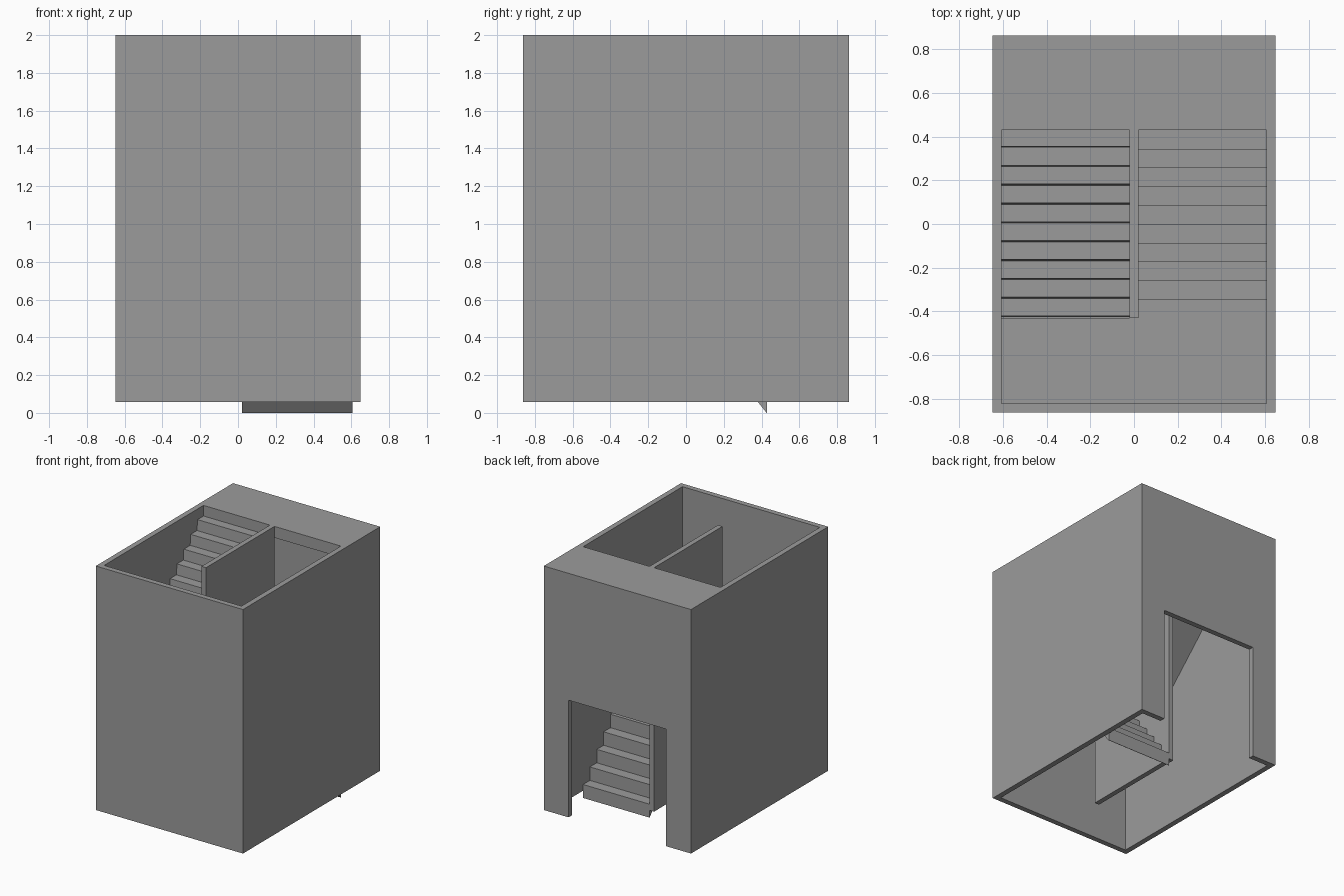
import bpy, bmesh
from mathutils import Vector

if "Cube" in bpy.data.objects:
    bpy.data.objects.remove(bpy.data.objects["Cube"])

W, D = 0.648, 0.863       # outer half width and half depth
IW, ID = 0.605, 0.82      # inner half width and half depth
Z0, Z1 = 0.058, 2.0       # wall bottom and top
E = 0.43                  # half length of the flights
LAND, SLAB = 1.07, 0.09   # middle landing level, slab thickness

# dark grey concrete
grey = bpy.data.materials.new("dark_grey")
grey.diffuse_color = (0.33, 0.33, 0.33, 1)
grey.use_nodes = True
grey.node_tree.nodes["Principled BSDF"].inputs["Base Color"].default_value = grey.diffuse_color


def prism(name, pts, axis, a, b):
    """Extrude a 2D outline along an axis from a to b."""
    place = {'x': lambda p, t: Vector((t, p[0], p[1])),
             'y': lambda p, t: Vector((p[0], t, p[1])),
             'z': lambda p, t: Vector((p[0], p[1], t))}[axis]
    bm = bmesh.new()
    lo = [bm.verts.new(place(p, a)) for p in pts]
    hi = [bm.verts.new(place(p, b)) for p in pts]
    bm.faces.new(lo)
    bm.faces.new(hi)
    n = len(pts)
    for i in range(n):
        j = (i + 1) % n
        bm.faces.new((lo[i], lo[j], hi[j], hi[i]))
    bmesh.ops.recalc_face_normals(bm, faces=bm.faces)
    me = bpy.data.meshes.new(name)
    bm.to_mesh(me)
    bm.free()
    me.materials.append(grey)
    ob = bpy.data.objects.new(name, me)
    bpy.context.collection.objects.link(ob)
    return ob


def rect(x0, y0, x1, y1):
    return [(x0, y0), (x1, y0), (x1, y1), (x0, y1)]


def flight(name, x0, x1, y, z, run, rise, n, lean=0.0):
    """Sawtooth steps whose flat soffit runs through the riser feet."""
    pts = []
    for k in range(n):
        pts += [(y + k * run, z + k * rise), (y + k * run + lean, z + (k + 1) * rise)]
    pts.append((y + n * run, z + n * rise))
    # thin waist keeps the soffit just below the inner corners
    pts += [(y + n * run, z + n * rise - 0.004), (y + 0.003 * (1 if run > 0 else -1), z)]
    return prism(name, pts, 'x', x0, x1)


# shell: front and side walls
prism("outer_walls", [(-W, D), (-W, -D), (W, -D), (W, D), (IW, D),
                      (IW, -ID), (-IW, -ID), (-IW, D)], 'z', Z0, Z1)
# back wall with doorway
prism("back_wall", [(-IW, Z0), (-E, Z0), (-E, 0.99), (E, 0.99), (E, Z0), (IW, Z0),
                    (IW, Z1), (-IW, Z1)], 'y', ID, D)
# wall between the flights
prism("divider_wall", rect(-0.02, -E, 0.02, E), 'z', Z0, Z1)
# landings
prism("middle_landing", rect(-IW, -ID, IW, -E), 'z', LAND - SLAB, LAND)
prism("top_landing", rect(-IW, E, IW, ID), 'z', Z1 - SLAB, Z1)
# stairs
flight("lower_flight", 0.02, IW, E, 0.0, -2 * E / 10, LAND / 10, 10)
flight("upper_flight", -IW, -0.02, -E + 0.003, LAND, 0.0862, (Z1 - LAND) / 11, 10, 0.006)
